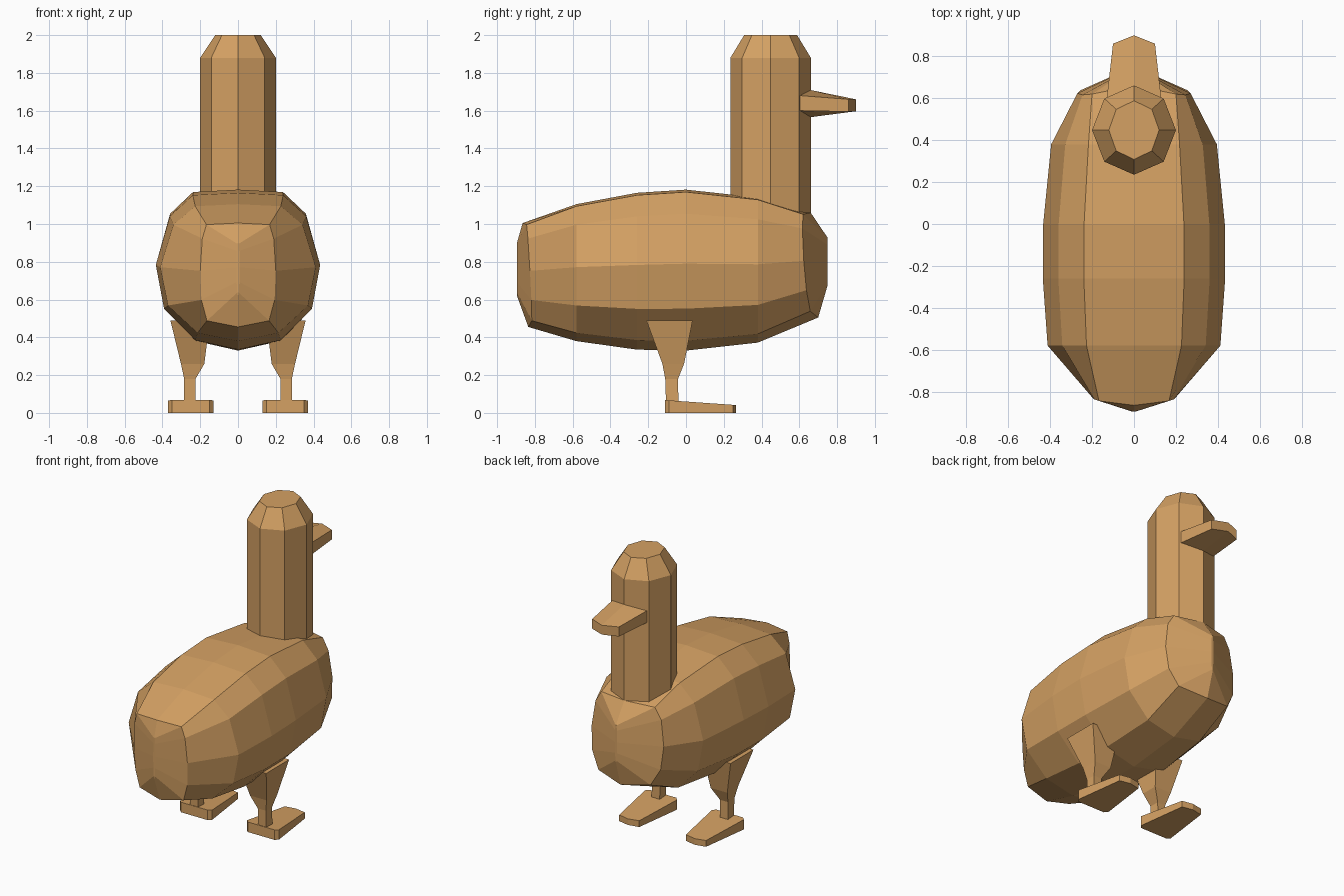
import bpy, bmesh, math

if "Cube" in bpy.data.objects:
    bpy.data.objects.remove(bpy.data.objects["Cube"])

tan = bpy.data.materials.new("tan")
tan.diffuse_color = (0.66, 0.355, 0.125, 1)
tan.use_nodes = True
tan.node_tree.nodes["Principled BSDF"].inputs["Base Color"].default_value = tan.diffuse_color


def loft(name, rings):
    """Join equal-length rings of points into a closed, flat-shaded solid."""
    bm = bmesh.new()
    loops = [[bm.verts.new(p) for p in ring] for ring in rings]
    n = len(loops[0])
    for a, b in zip(loops, loops[1:]):
        for i in range(n):
            j = (i + 1) % n
            bm.faces.new((a[i], a[j], b[j], b[i]))
    bm.faces.new(loops[0])
    bm.faces.new(loops[-1][::-1])
    bmesh.ops.recalc_face_normals(bm, faces=bm.faces)
    me = bpy.data.meshes.new(name)
    bm.to_mesh(me)
    bm.free()
    me.materials.append(tan)
    ob = bpy.data.objects.new(name, me)
    bpy.context.collection.objects.link(ob)
    return ob


# Body: half cross-section (width, height fractions), mirrored and scaled per station
half = [(0, 1), (.55, .985), (.83, .85), (1, .54), (.9, .26), (.52, .06), (0, 0)]
section = half + [(-x, z) for x, z in half[-2:0:-1]]
# y, half width, top, bottom, bulge at the middle, tilt, squareness
stations = [
    (-.895, .008, .90, .62, 0, 0, 1),
    (-.825, .20, 1.005, .455, -.025, -.03, .3),
    (-.58, .412, 1.105, .38, 0, 0, 1),
    (-.26, .435, 1.165, .335, 0, 0, 1),
    (0, .433, 1.182, .33, 0, 0, 1),
    (.38, .395, 1.14, .372, 0, 0, 1),
    (.625, .27, 1.06, .505, .055, -.04, .5),
    (.748, .008, .93, .67, 0, 0, 1),
]
rings = []
for y, w, top, bot, bulge, tilt, sq in stations:
    rings.append([(math.copysign(w * abs(fx) ** sq, fx) if fx else 0,
                   y + bulge * (1 - abs(fx) ** sq) + tilt * (fz - .5),
                   bot + (top - bot) * fz) for fx, fz in section])
loft("body", rings)


# Neck and head: one octagonal column with a bevelled crown
def octagon(rx, ry, z):
    return [(rx * math.cos(i * math.pi / 4), .448 + ry * math.sin(i * math.pi / 4), z)
            for i in range(8)]


loft("neck_and_head", [octagon(.2, .213, .95), octagon(.2, .213, 1.88),
                       octagon(.12, .14, 2.0)])

# Beak: six-sided wedge
loft("beak", [
    [(-.13, .60, 1.68), (0, .655, 1.71), (.13, .60, 1.68),
     (.13, .60, 1.60), (0, .655, 1.565), (-.13, .60, 1.60)],
    [(-.10, .86, 1.66), (0, .90, 1.66), (.10, .86, 1.66),
     (.10, .86, 1.595), (0, .90, 1.597), (-.10, .86, 1.595)],
])

# Legs and feet, one per side
leg = [(.225, .285, -.105, -.04, .03), (.225, .285, -.11, -.042, .18),
       (.178, .302, -.125, -.01, .26), (.15, .358, -.21, .035, .49)]
outline = [(.1, -.11), (.12, -.09), (.075, .25), (0, .265),
           (-.075, .25), (-.12, -.09), (-.1, -.11)]
for side, s in (("left", -1), ("right", 1)):
    loft(side + "_leg", [[(s * x0, y0, z), (s * x1, y0, z), (s * x1, y1, z), (s * x0, y1, z)]
                         for x0, x1, y0, y1, z in leg])
    loft(side + "_foot", [
        [(s * .25 + x, y, 0) for x, y in outline],
        [(s * .25 + x, y, .06 - .07 * y) for x, y in outline],
    ])
